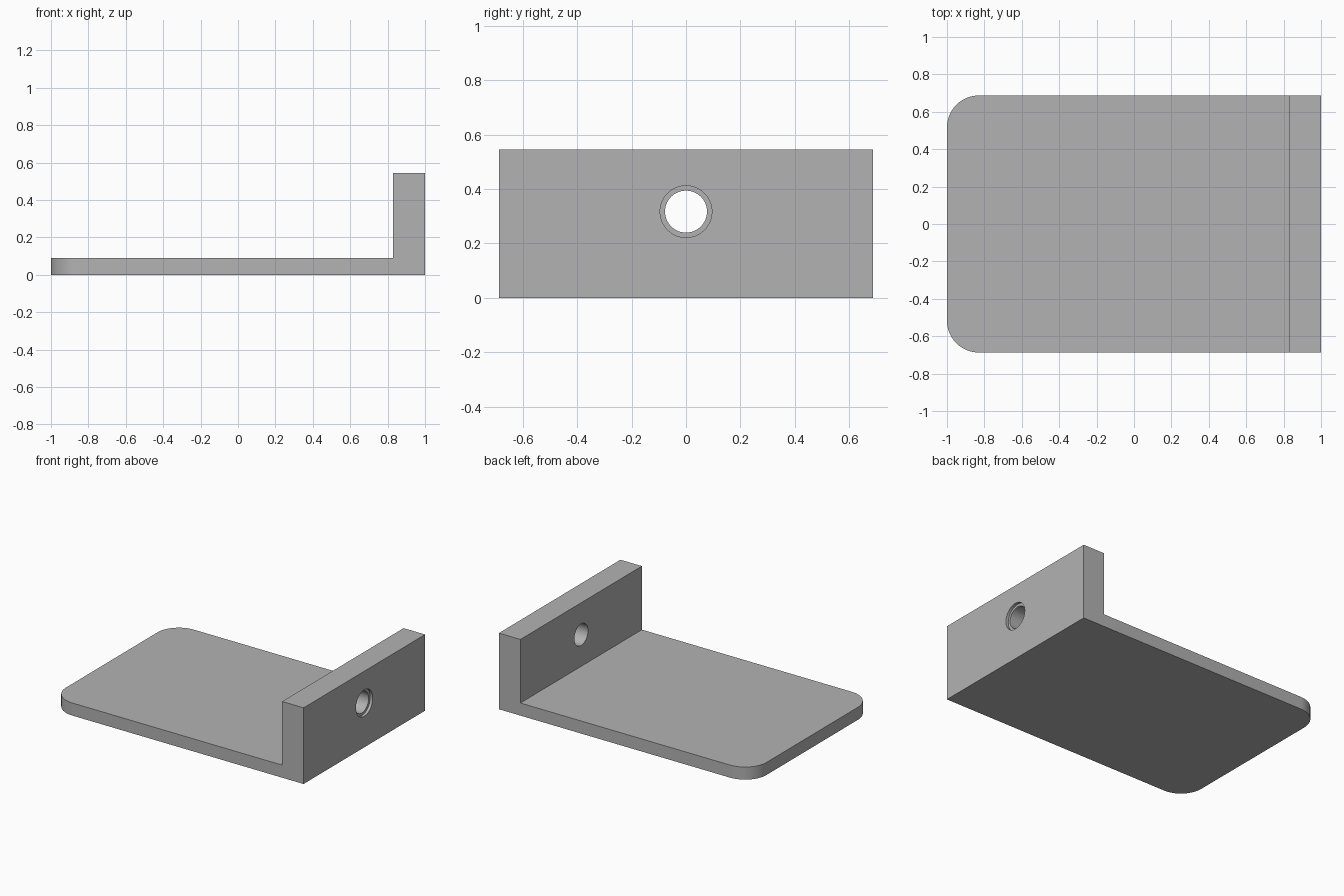
import bpy
import bmesh
from math import pi, cos, sin, radians

cube = bpy.data.objects.get("Cube")
if cube:
    bpy.data.objects.remove(cube, do_unlink=True)

LENGTH, HALF_W = 1.0, 0.687
PLATE_TOP, WALL_TOP, WALL_X = 0.09, 0.545, 0.83
CORNER_R = 0.17
HOLE_Z, HOLE_R, RIM_R, RIM_DEPTH = 0.317, 0.077, 0.095, 0.02

grey = bpy.data.materials.new("plain_grey")
grey.use_nodes = True
colour = (0.45, 0.45, 0.45, 1)
grey.diffuse_color = colour
grey.node_tree.nodes["Principled BSDF"].inputs["Base Color"].default_value = colour


def extruded(name, outline, direction):
    """Solid made by sweeping a closed outline along a direction."""
    bm = bmesh.new()
    face = bm.faces.new([bm.verts.new(p) for p in outline])
    top = bmesh.ops.extrude_face_region(bm, geom=[face])["geom"]
    verts = [v for v in top if isinstance(v, bmesh.types.BMVert)]
    bmesh.ops.translate(bm, verts=verts, vec=direction)
    bmesh.ops.recalc_face_normals(bm, faces=bm.faces)
    mesh = bpy.data.meshes.new(name)
    bm.to_mesh(mesh)
    bm.free()
    mesh.materials.append(grey)
    obj = bpy.data.objects.new(name, mesh)
    bpy.context.collection.objects.link(obj)
    return obj


def activate(obj):
    bpy.ops.object.select_all(action="DESELECT")
    obj.select_set(True)
    bpy.context.view_layer.objects.active = obj


def drill(target, radius, x_start, x_end):
    """Cut a round hole along x."""
    ring = [(x_start, radius * cos(2 * pi * i / 64), HOLE_Z + radius * sin(2 * pi * i / 64))
            for i in range(64)]
    cutter = extruded("hole_cutter", ring, (x_end - x_start, 0, 0))
    cutter.hide_render = True
    mod = target.modifiers.new("hole", "BOOLEAN")
    mod.operation, mod.solver, mod.object = "DIFFERENCE", "EXACT", cutter
    activate(target)
    bpy.ops.object.modifier_apply(modifier=mod.name)
    bpy.data.objects.remove(cutter, do_unlink=True)


# Base plate with two rounded outer corners
outline = [(WALL_X, -HALF_W, 0), (WALL_X, HALF_W, 0)]
for side, start in ((1, 90), (-1, 180)):
    for i in range(17):
        a = radians(start + 90 * i / 16)
        outline.append((-LENGTH + CORNER_R + CORNER_R * cos(a),
                        side * (HALF_W - CORNER_R) + CORNER_R * sin(a), 0))
plate = extruded("base_plate", outline, (0, 0, PLATE_TOP))

# Upright end wall with a stepped round hole
wall = extruded("end_wall", [(WALL_X, -HALF_W, 0), (LENGTH, -HALF_W, 0),
                             (LENGTH, HALF_W, 0), (WALL_X, HALF_W, 0)], (0, 0, WALL_TOP))
drill(wall, HOLE_R, WALL_X - 0.1, LENGTH + 0.1)
drill(wall, RIM_R, LENGTH - RIM_DEPTH, LENGTH + 0.1)

for obj in (plate, wall):
    activate(obj)
    bpy.ops.object.shade_smooth_by_angle(angle=radians(30))
